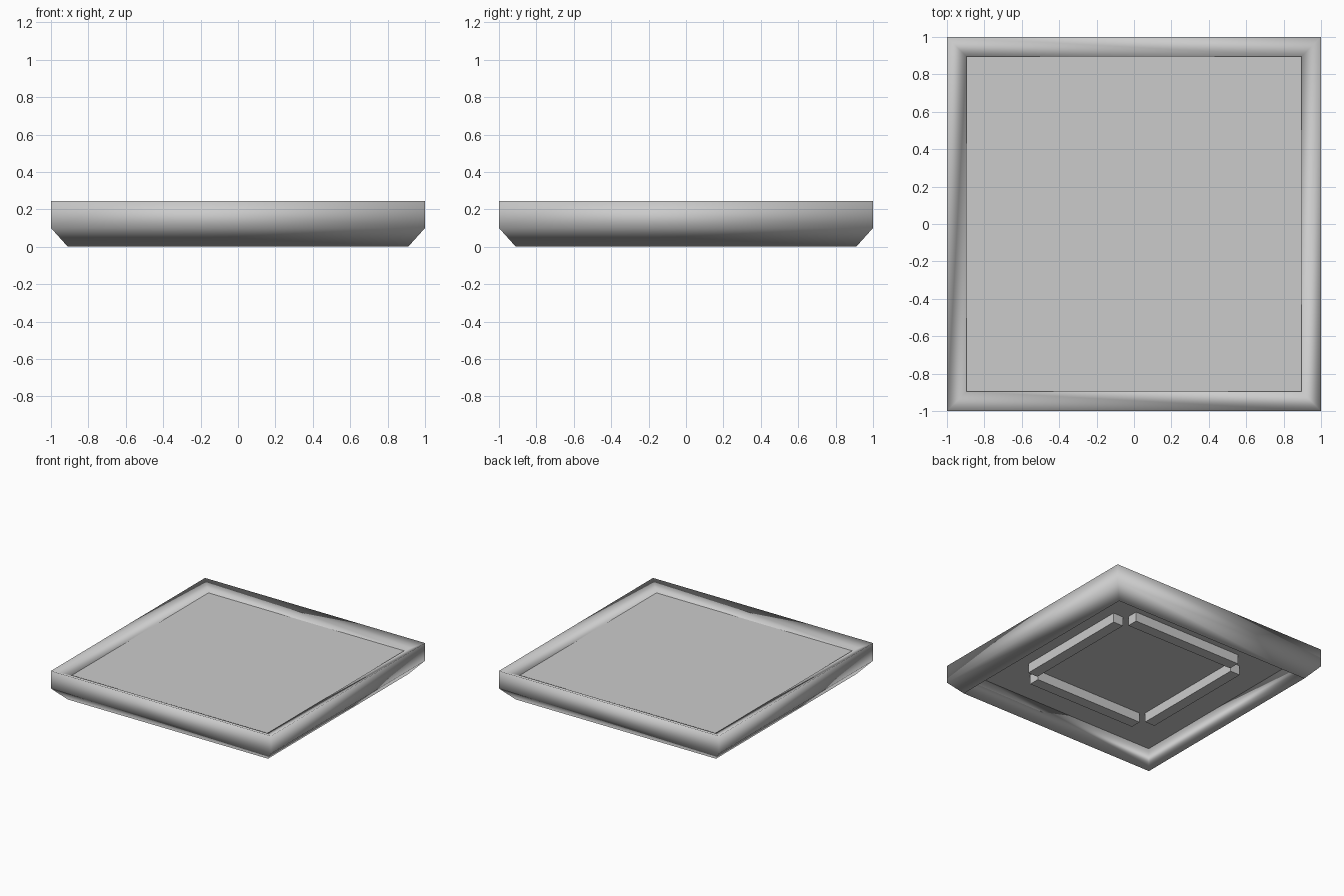
import bpy
import bmesh

cube = bpy.data.objects.get("Cube")
if cube:
    bpy.data.objects.remove(cube, do_unlink=True)

# Single plain grey
GREY = (0.6, 0.6, 0.6, 1.0)
grey = bpy.data.materials.new("plain_grey")
grey.use_nodes = True
grey.diffuse_color = GREY
grey.node_tree.nodes["Principled BSDF"].inputs["Base Color"].default_value = GREY


def add_object(name, bm, smooth=False):
    bmesh.ops.recalc_face_normals(bm, faces=bm.faces)
    for face in bm.faces:
        face.smooth = smooth
    mesh = bpy.data.meshes.new(name)
    bm.to_mesh(mesh)
    bm.free()
    mesh.materials.append(grey)
    obj = bpy.data.objects.new(name, mesh)
    bpy.context.collection.objects.link(obj)
    return obj


def add_box(name, low, high):
    bm = bmesh.new()
    bmesh.ops.create_cube(bm, size=1)
    for v in bm.verts:
        for i in range(3):
            v.co[i] = low[i] if v.co[i] < 0 else high[i]
    return add_object(name, bm)


def add_square_frame(name, profile):
    """Sweep a closed (radius, height) profile around a mitred square."""
    bm = bmesh.new()
    corners = [(-1, -1), (1, -1), (1, 1), (-1, 1)]
    rings = [[bm.verts.new((r * x, r * y, z)) for x, y in corners]
             for r, z in profile]
    for i, ring in enumerate(rings):
        following = rings[(i + 1) % len(rings)]
        for j in range(4):
            k = (j + 1) % 4
            bm.faces.new((ring[j], ring[k], following[k], following[j]))
    return add_object(name, bm, smooth=True)


# Rim: sloped top lip, upright side, chamfered foot, hollow inside
add_square_frame("rim", [(0.895, 0.2), (1, 0.245), (1, 0.1), (0.91, 0)])

# Thin recessed panel
PANEL_BOTTOM, PANEL_TOP = 0.183, 0.19
add_box("panel", (-0.897, -0.897, PANEL_BOTTOM), (0.897, 0.897, PANEL_TOP))

# Four ribs under the panel, open at the corners
INNER, OUTER, HALF, RIB_BOTTOM = 0.53, 0.62, 0.5, 0.105
for side, label in ((-1, "front"), (1, "back")):
    y0, y1 = sorted((side * INNER, side * OUTER))
    add_box(label + "_rib", (-HALF, y0, RIB_BOTTOM), (HALF, y1, PANEL_BOTTOM))
for side, label in ((-1, "right"), (1, "left")):
    x0, x1 = sorted((side * INNER, side * OUTER))
    add_box(label + "_rib", (x0, -HALF, RIB_BOTTOM), (x1, HALF, PANEL_BOTTOM))
